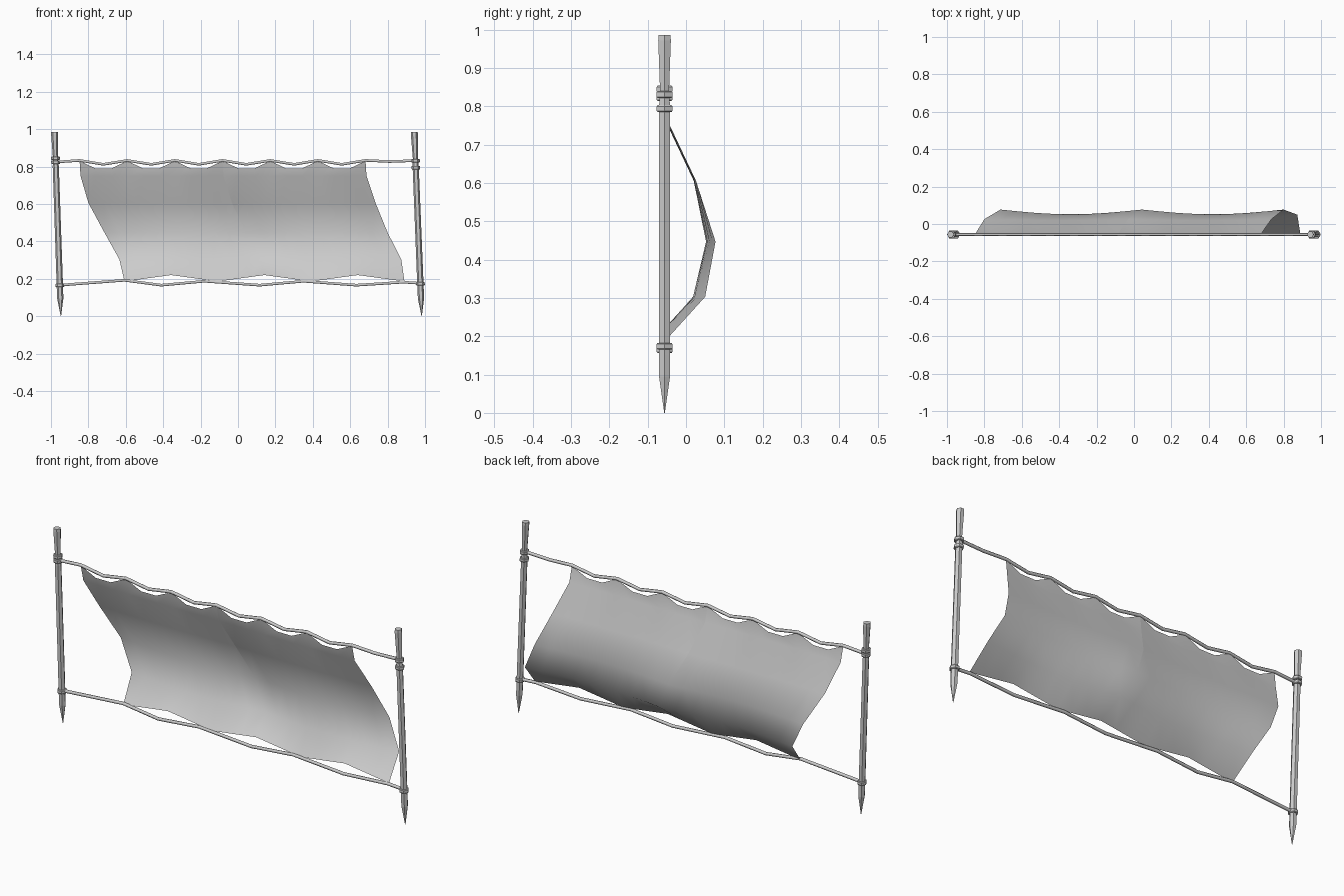
import bpy, bmesh, math

cube = bpy.data.objects.get("Cube")
if cube:
    bpy.data.objects.remove(cube, do_unlink=True)

Y = -0.056  # plane of the posts and ropes


def material(name, value):
    m = bpy.data.materials.new(name)
    m.use_nodes = True
    colour = (value, value, value, 1)
    m.diffuse_color = colour
    m.node_tree.nodes["Principled BSDF"].inputs["Base Color"].default_value = colour
    return m


grey = material("plain grey", 0.6)


def finish(bm, name):
    mesh = bpy.data.meshes.new(name)
    bm.to_mesh(mesh)
    bm.free()
    mesh.materials.append(grey)
    ob = bpy.data.objects.new(name, mesh)
    bpy.context.collection.objects.link(ob)
    return ob


def lathe(name, profile, axis, sides=6):
    """Stack of rings (height, radius) along a leaning axis."""
    bm = bmesh.new()
    rings = []
    for z, r in profile:
        rings.append([bm.verts.new((axis(z) + r * math.cos(k * math.tau / sides),
                                    Y + r * math.sin(k * math.tau / sides), z))
                      for k in range(sides)])
    for a, b in zip(rings, rings[1:]):
        for k in range(sides):
            n = (k + 1) % sides
            bm.faces.new((a[k], a[n], b[n], b[k]))
    bm.faces.new(rings[0][::-1])
    bm.faces.new(rings[-1])
    return finish(bm, name)


# Leaning posts with pointed feet, flared heads and collars
shaft = [(0, 0.001), (0.095, 0.0165), (0.15, 0.017), (0.8, 0.0165),
         (0.84, 0.0135), (0.972, 0.019), (0.986, 0.018)]
posts = {"right": (-0.947, -0.981, [0.165, 0.823, 0.845]),
         "left": (0.982, 0.942, [0.174, 0.794, 0.831])}
for side, (foot, head, collars) in posts.items():
    def axis(z):
        return foot + (head - foot) * z
    lathe(side + "_post", shaft, axis)
    for i, z in enumerate(collars):
        ring = [(z - 0.009, 0.021), (z - 0.006, 0.0235), (z + 0.006, 0.0235), (z + 0.009, 0.021)]
        lathe(f"{side}_collar_{i + 1}", ring, axis)


# Sagging ropes
def rope(name, points):
    cu = bpy.data.curves.new(name, "CURVE")
    cu.dimensions = "3D"
    cu.bevel_depth = 0.008
    cu.bevel_resolution = 1
    cu.use_fill_caps = True
    sp = cu.splines.new("POLY")
    sp.points.add(len(points) - 1)
    for p, (x, z) in zip(sp.points, points):
        p.co = (x, Y, z, 1)
    cu.materials.append(grey)
    bpy.context.collection.objects.link(bpy.data.objects.new(name, cu))


TOP_L, TOP_R, SCALLOPS = -0.847, 0.682, 6
step = (TOP_R - TOP_L) / (2 * SCALLOPS)
waves = [(TOP_L + i * step, 0.812 if i % 2 else 0.833) for i in range(2 * SCALLOPS + 1)]
rope("top_rope", [(-0.975, 0.824)] + waves + [(0.81, 0.827), (0.948, 0.832)])
rope("bottom_rope", [(-0.952, 0.166), (-0.607, 0.192), (-0.41, 0.166), (-0.18, 0.187),
                     (0.115, 0.166), (0.35, 0.187), (0.633, 0.166), (0.885, 0.182), (0.975, 0.176)])

# Billowing cloth: each row is left x, right x, height, depth at ends, depth in the dips
rows = [(TOP_L, TOP_R, 0.83, Y, Y),
        (-0.842, 0.687, 0.75, -0.042, -0.048),
        (-0.8, 0.735, 0.606, 0.026, 0.02),
        (-0.714, 0.8, 0.447, 0.077, 0.052),
        (-0.634, 0.873, 0.303, 0.05, 0.018),
        (-0.607, 0.89, 0.186, Y, Y)]
COLS = SCALLOPS * 3
bm = bmesh.new()
grid = []
for j, (xl, xr, z, y_end, y_dip) in enumerate(rows):
    line = []
    for i in range(COLS + 1):
        u = i / COLS
        dip = abs(math.sin(math.tau * u))
        h = z
        if j == 0 and i % 3:              # scalloped top edge
            h -= 0.04
        if j == 5:                        # gently waved bottom edge
            h += 0.034 * (1 - abs(1 - (u * 6) % 2))
        line.append(bm.verts.new((xl + (xr - xl) * u, y_end + (y_dip - y_end) * dip, h)))
    grid.append(line)
for j in range(len(rows) - 1):
    for i in range(COLS):
        f = bm.faces.new((grid[j + 1][i], grid[j + 1][i + 1], grid[j][i + 1], grid[j][i]))
        f.smooth = True
# Central crease on the upper half
for j in range(3):
    bm.edges.get((grid[j][COLS // 2], grid[j + 1][COLS // 2])).smooth = False
finish(bm, "cloth_sheet")
